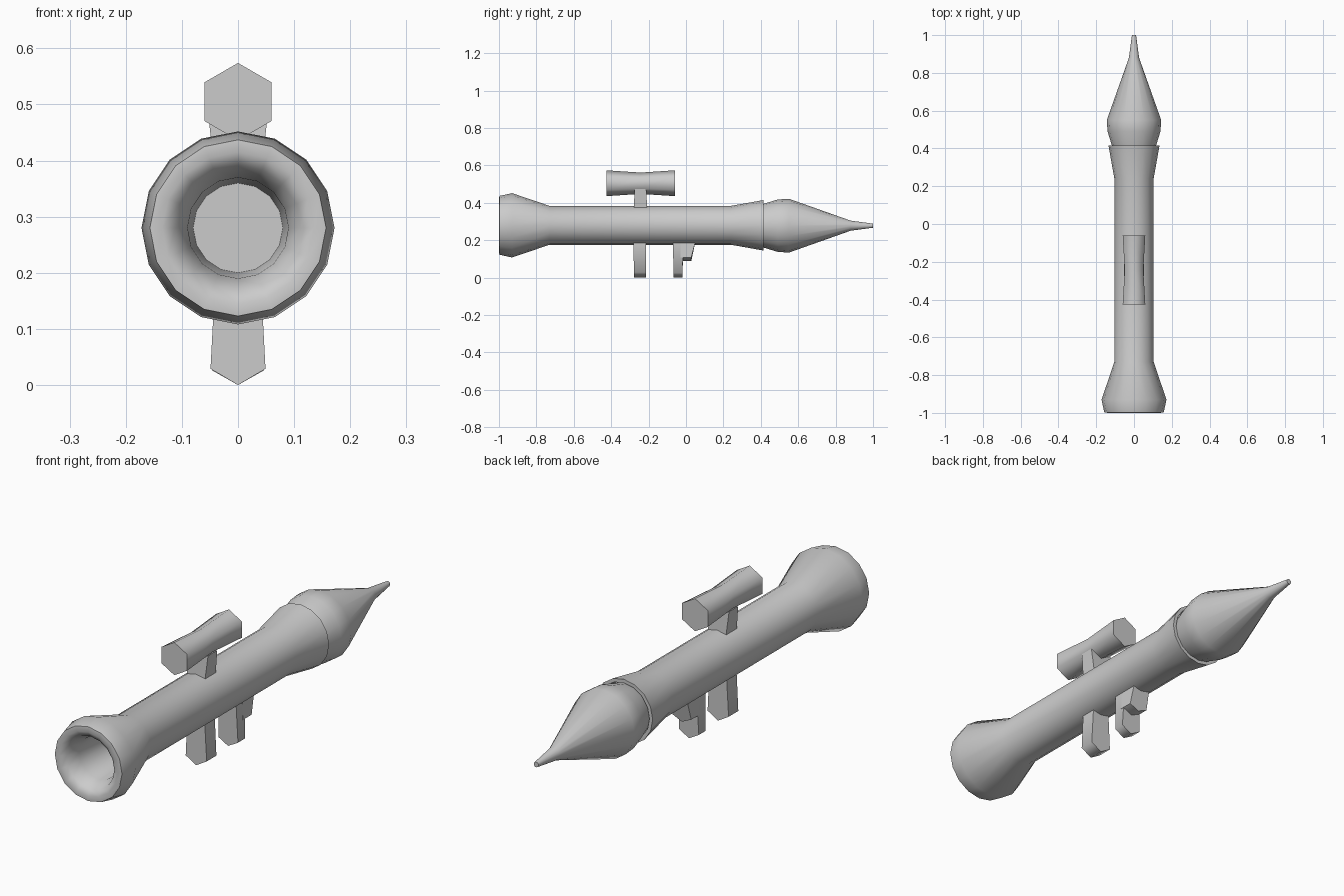
import bpy, bmesh, math

if "Cube" in bpy.data.objects:
    bpy.data.objects.remove(bpy.data.objects["Cube"])

AXIS_Z = 0.28


def finish(name, bm, angle):
    bmesh.ops.recalc_face_normals(bm, faces=bm.faces[:])
    mesh = bpy.data.meshes.new(name)
    bm.to_mesh(mesh)
    bm.free()
    obj = bpy.data.objects.new(name, mesh)
    bpy.context.collection.objects.link(obj)
    bpy.ops.object.select_all(action='DESELECT')
    obj.select_set(True)
    bpy.context.view_layer.objects.active = obj
    bpy.ops.object.shade_smooth_by_angle(angle=math.radians(angle))
    return obj


def lathe(name, profile, sides, z, angle):
    """Skin rings of (y, radius) around the y axis and cap both ends."""
    bm = bmesh.new()
    rings = []
    for y, r in profile:
        turns = [math.pi / 2 + 2 * math.pi * k / sides for k in range(sides)]
        rings.append([bm.verts.new((r * math.cos(t), y, z + r * math.sin(t))) for t in turns])
    for a, b in zip(rings, rings[1:]):
        for k in range(sides):
            n = (k + 1) % sides
            bm.faces.new((a[k], a[n], b[n], b[k]))
    bm.faces.new(rings[0])
    bm.faces.new(rings[-1])
    return finish(name, bm, angle)


def ridged_block(name, root, end, root_y, end_y, ridge):
    """Block from the tube at height root to height end, with a ridged end.
    root and end are (half width, z); the ys give the back and front edges."""
    bm = bmesh.new()
    (rw, rz), (ew, ez) = root, end
    loops = []
    for ry, ey in zip(root_y, end_y):
        pts = [(-rw, ry, rz), (-ew, ey, ez + ridge), (0, ey, ez),
               (ew, ey, ez + ridge), (rw, ry, rz)]
        loops.append([bm.verts.new(p) for p in pts])
    a, b = loops
    for k in range(5):
        n = (k + 1) % 5
        bm.faces.new((a[k], a[n], b[n], b[k]))
    bm.faces.new(a)
    bm.faces.new(b)
    return finish(name, bm, 65)


# Launch tube: bore, rounded rear rim, flare, barrel and mouth lip
lathe("launch_tube", [(-0.74, 0.08), (-0.93, 0.09), (-0.985, 0.112), (-1.0, 0.135),
                      (-0.998, 0.157), (-0.93, 0.172), (-0.73, 0.104), (0.24, 0.104),
                      (0.415, 0.135), (0.415, 0.12), (0.38, 0.113)],
      16, AXIS_Z, 50)

# Warhead with slender nose
lathe("warhead", [(0.37, 0.105), (0.415, 0.117), (0.49, 0.14), (0.55, 0.144),
                  (0.88, 0.027), (1.0, 0.011)], 16, AXIS_Z - 0.002, 50)

# Six-sided waisted scope
lathe("scope", [(-0.425, 0.069), (-0.243, 0.057), (-0.06, 0.069)], 6, 0.505, 65)

# Scope mount widening upward, and its two grips below the tube
ridged_block("scope_mount", (0.04, 0.36), (0.052, 0.45), (-0.28, -0.207), (-0.274, -0.213), 0.024)
ridged_block("rear_grip", (0.04, 0.2), (0.049, 0.0), (-0.28, -0.213), (-0.279, -0.214), 0.029)
ridged_block("front_grip", (0.04, 0.2), (0.046, 0.0), (-0.071, -0.012), (-0.066, -0.02), 0.026)
ridged_block("trigger_block", (0.04, 0.2), (0.044, 0.088), (-0.03, 0.052), (-0.03, 0.028), 0.02)
